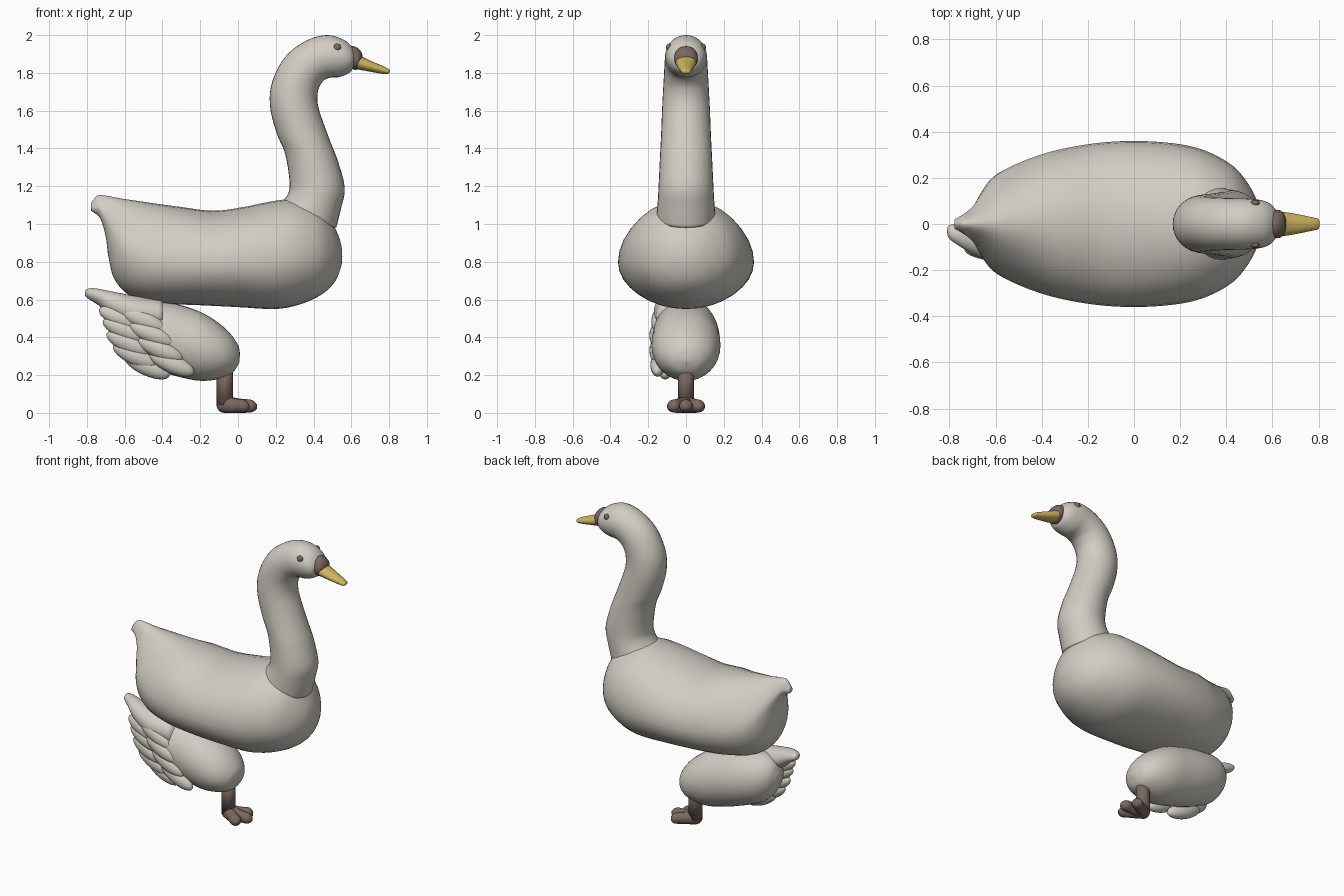
import bpy, bmesh, math
from mathutils import Matrix, Vector


def material(name, rgb):
    m = bpy.data.materials.new(name)
    m.diffuse_color = (*rgb, 1)
    return m


PALE = material("pale grey", (0.64, 0.61, 0.55))
BROWN = material("dull brown", (0.20, 0.14, 0.12))
YELLOW = material("beak yellow", (0.65, 0.48, 0.12))


def finish(bm, name, mat):
    bmesh.ops.recalc_face_normals(bm, faces=bm.faces)
    for f in bm.faces:
        f.smooth = True
    me = bpy.data.meshes.new(name)
    bm.to_mesh(me)
    bm.free()
    me.materials.append(mat)
    ob = bpy.data.objects.new(name, me)
    bpy.context.collection.objects.link(ob)
    return ob


def spline(rows, steps):
    """Smooth (Catmull-Rom) resampling of rows of numbers."""
    out = []
    for i in range(len(rows) - 1):
        a, b, c, d = (rows[max(i - 1, 0)], rows[i], rows[i + 1],
                      rows[min(i + 2, len(rows) - 1)])
        for s in range(steps):
            t = s / steps
            out.append([0.5 * (2 * q + (r - p) * t + (2 * p - 5 * q + 4 * r - u) * t * t
                               + (3 * q - p - 3 * r + u) * t ** 3)
                        for p, q, r, u in zip(a, b, c, d)])
    return out + [list(rows[-1])]


def loft(name, mat, rows, mid=0.5, pinch=None, steps=5, n=32):
    """Rows: top x, top z, bottom x, bottom z, half width, optional y centre."""
    bm = bmesh.new()
    rings = []
    for r in spline(rows, steps):
        y0 = r[5] if len(r) > 5 else 0
        ring = []
        for k in range(n):
            a = 2 * math.pi * k / n
            s = math.sin(a)
            f = mid + s * ((1 - mid) if s > 0 else mid)
            w = r[4]
            if pinch and s > 0:
                w *= 1 - pinch(r[0]) * s
            ring.append(bm.verts.new((r[2] + (r[0] - r[2]) * f, y0 + w * math.cos(a),
                                      r[3] + (r[1] - r[3]) * f)))
        rings.append(ring)
    for p, q in zip(rings, rings[1:]):
        for k in range(n):
            bm.faces.new((p[k], p[(k + 1) % n], q[(k + 1) % n], q[k]))
    bm.faces.new(rings[0])
    bm.faces.new(rings[-1])
    return finish(bm, name, mat)


def ellipsoid(name, mat, centre, size, tilt=0, yaw=0):
    bm = bmesh.new()
    bmesh.ops.create_uvsphere(bm, u_segments=24, v_segments=16, radius=1)
    m = (Matrix.Translation(Vector(centre)) @ Matrix.Rotation(yaw, 4, 'Z')
         @ Matrix.Rotation(tilt, 4, 'Y') @ Matrix.Diagonal((*size, 1)))
    bm.transform(m)
    return finish(bm, name, mat)


# main body with raised tail
loft("body", PALE, [
    (-.778, 1.11, -.778, 1.07, .02), (-.745, 1.15, -.73, 1.03, .045),
    (-.70, 1.15, -.70, .93, .075), (-.62, 1.135, -.685, .82, .14),
    (-.55, 1.125, -.65, .70, .205), (-.45, 1.11, -.56, .615, .26),
    (-.30, 1.09, -.40, .58, .315), (-.13, 1.07, -.20, .57, .35),
    (.03, 1.09, 0, .56, .36), (.18, 1.12, .20, .55, .347),
    (.30, 1.13, .33, .575, .315), (.42, 1.09, .44, .625, .25),
    (.49, 1.02, .51, .69, .165), (.535, .93, .545, .77, .08),
    (.55, .87, .552, .83, .02)],
    mid=0.45, pinch=lambda x: min(max(-x - .3, 0), .35))

# neck and head in one sweep
loft("neck_and_head", PALE, [
    (.20, 1.08, .52, .98, .158), (.26, 1.15, .545, 1.08, .15),
    (.273, 1.22, .565, 1.19, .145), (.25, 1.37, .53, 1.33, .138),
    (.205, 1.48, .48, 1.46, .132), (.17, 1.62, .425, 1.62, .126),
    (.18, 1.75, .425, 1.71, .12), (.25, 1.885, .455, 1.76, .115),
    (.36, 1.97, .49, 1.775, .112), (.47, 2.0, .53, 1.777, .11),
    (.56, 1.975, .57, 1.79, .10), (.61, 1.93, .60, 1.81, .075),
    (.625, 1.89, .622, 1.85, .03)])

# beak and its brown base
loft("beak_base", BROWN, [
    (.59, 1.94, .58, 1.825, .062), (.62, 1.94, .605, 1.82, .062),
    (.648, 1.918, .625, 1.815, .058), (.66, 1.89, .635, 1.825, .04)])
loft("beak", YELLOW, [
    (.64, 1.895, .625, 1.82, .055), (.70, 1.865, .69, 1.808, .045),
    (.77, 1.835, .765, 1.795, .03), (.80, 1.818, .795, 1.795, .023),
    (.805, 1.81, .803, 1.802, .008)])

# eyes
for side, label in ((-1, "right"), (1, "left")):
    ellipsoid("eye_" + label, BROWN, (.525, side * .09, 1.935), (.02, .015, .02))

# egg-shaped lower body
loft("lower_body", PALE, [
    (-.69, .50, -.69, .45, .03), (-.66, .57, -.66, .37, .09),
    (-.58, .61, -.60, .30, .14), (-.45, .60, -.48, .245, .17),
    (-.30, .57, -.33, .195, .18), (-.17, .52, -.20, .17, .18),
    (-.06, .44, -.10, .18, .15), (0, .36, -.03, .21, .09),
    (.01, .31, .008, .27, .02)])

# pointed wing tip
loft("wing_tip", PALE, [
    (-.40, .595, -.40, .44, .09, -.07), (-.55, .62, -.56, .46, .09, -.08),
    (-.68, .645, -.68, .52, .07, -.07), (-.76, .66, -.74, .57, .05, -.05),
    (-.80, .655, -.80, .61, .03, -.035), (-.81, .64, -.81, .625, .01, -.03)])

# overlapping feathers on the front side: tip x, tip z, y centre
feathers = [(-.735, .55, -.115), (-.715, .49, -.12), (-.695, .42, -.12),
            (-.66, .355, -.115), (-.60, .30, -.105),
            (-.62, .545, -.14), (-.575, .47, -.15), (-.53, .39, -.15),
            (-.47, .315, -.145)]
for i, (x, z, y) in enumerate(feathers):
    tilt = math.radians(24)
    h = .13
    ellipsoid("feather_%d" % (i + 1), PALE,
              (x + h * math.cos(tilt), y, z - h * math.sin(tilt)),
              (h, .043, .05), tilt=tilt, yaw=math.radians(-4))

# leg
bm = bmesh.new()
bmesh.ops.create_cone(bm, cap_ends=True, segments=24, radius1=.044, radius2=.042, depth=.24,
                      matrix=Matrix.Translation((-.07, 0, .16)))
leg = finish(bm, "leg", BROWN)
ellipsoid("heel", BROWN, (-.07, 0, .044), (.044, .044, .044))

# three toes fanned out from the heel
for label, angle, length in (("middle", 0, .17), ("right", -34, .15), ("left", 34, .15)):
    toe = loft("toe_" + label, BROWN, [
        (-.03, .055, -.03, .01, .015), (0, .085, 0, 0, .04),
        (length * .5, .075, length * .5, 0, .032),
        (length * .85, .068, length * .85, .004, .034),
        (length, .045, length, .02, .012)], n=20)
    toe.data.transform(Matrix.Translation((-.07, 0, 0))
                       @ Matrix.Rotation(math.radians(angle), 4, 'Z'))
